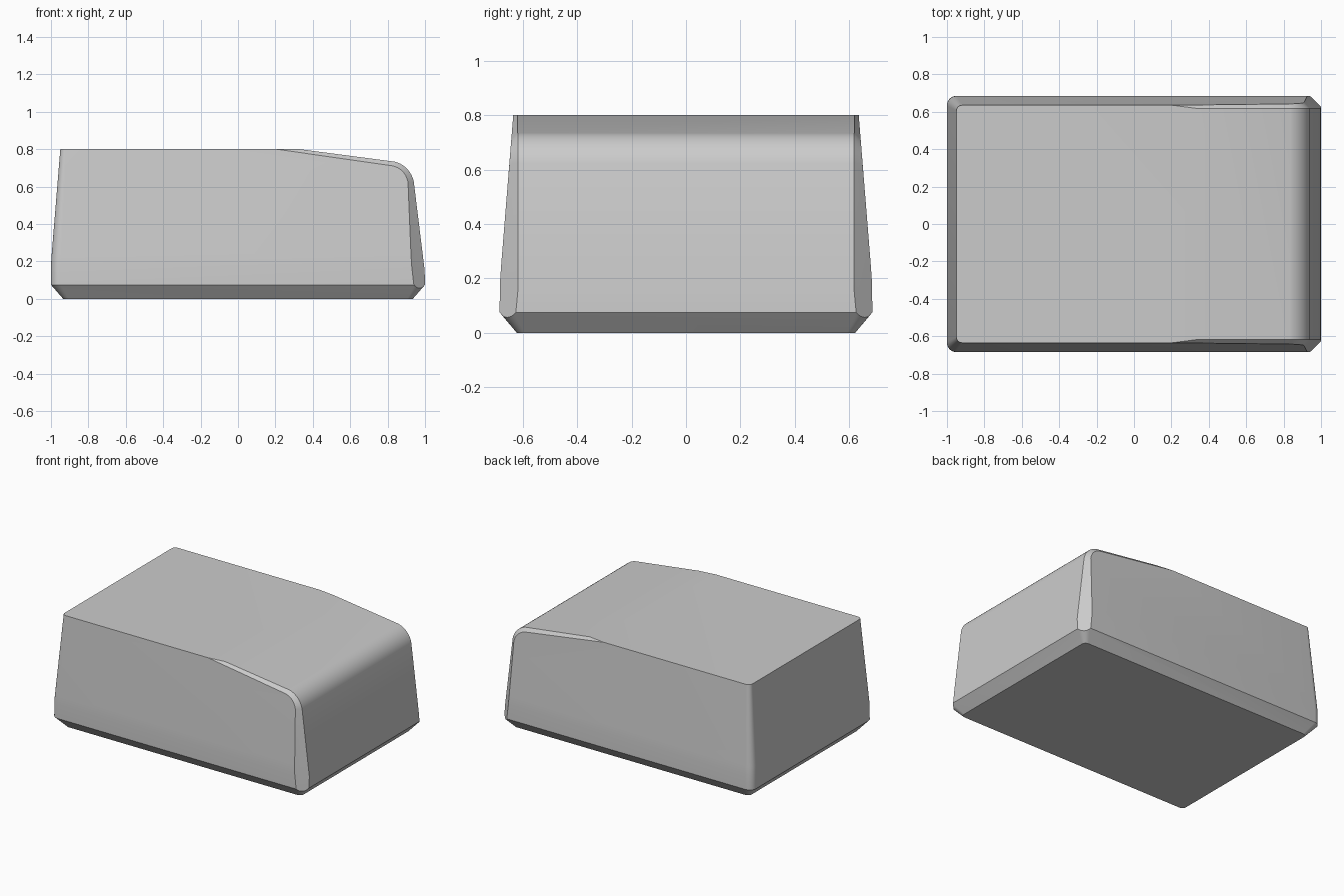
import bpy, bmesh
from math import sin, cos, pi, radians
from mathutils import Vector

if "Cube" in bpy.data.objects:
    bpy.data.objects.remove(bpy.data.objects["Cube"])

grey = bpy.data.materials.new("plain_grey")
grey.use_nodes = True
colour = (0.6, 0.6, 0.6, 1)
grey.diffuse_color = colour
grey.node_tree.nodes["Principled BSDF"].inputs["Base Color"].default_value = colour


def rounded_ring(bm, z, left, right, half_depth, radius, steps=6):
    """Rounded rectangle of vertices at height z."""
    centres = [(right - radius, half_depth - radius), (left + radius, half_depth - radius),
               (left + radius, radius - half_depth), (right - radius, radius - half_depth)]
    ring = []
    for i, (cx, cy) in enumerate(centres):
        for s in range(steps + 1):
            a = (i + s / steps) * pi / 2
            ring.append(bm.verts.new((cx + radius * cos(a), cy + radius * sin(a), z)))
    return ring


def slice_off(bm, point, normal):
    """Remove everything beyond a plane and close the cut."""
    geom = bm.verts[:] + bm.edges[:] + bm.faces[:]
    cut = bmesh.ops.bisect_plane(bm, geom=geom, dist=1e-5, plane_co=point,
                                 plane_no=normal, clear_outer=True)
    edges = [e for e in cut["geom_cut"] if isinstance(e, bmesh.types.BMEdge) and e.is_boundary]
    if edges:
        bmesh.ops.holes_fill(bm, edges=edges)


# Tapered body: height, left, right, half depth, corner radius
levels = [(0, -0.935, 0.935, 0.622, 0.03),
          (0.075, -1, 1, 0.685, 0.05),
          (0.18, -1, 0.997, 0.684, 0.05),
          (0.24, -0.996, 0.99, 0.68, 0.05),
          (0.8, -0.95, 0.92, 0.635, 0.03)]
bm = bmesh.new()
rings = [rounded_ring(bm, *level) for level in levels]
for low, high in zip(rings, rings[1:]):
    n = len(low)
    for i in range(n):
        j = (i + 1) % n
        bm.faces.new((low[i], low[j], high[j], high[i]))
bm.faces.new(rings[0][::-1])
bm.faces.new(rings[-1])

# Sloped top leading into the rounded right edge
crest = Vector((0.33, 0, 0.8))
centre, radius = Vector((0.805, 0, 0.6)), 0.137
slope = Vector((sin(radians(7.5)), 0, cos(radians(7.5))))
slice_off(bm, crest, slope)
arc_steps = 10
for s in range(arc_steps + 1):
    a = radians(82.5 - 75.5 * s / arc_steps)
    normal = Vector((cos(a), 0, sin(a)))
    point = centre + normal * radius
    slice_off(bm, point, normal)
    # Softened ends of the rounded edge
    for side in (1, -1):
        slice_off(bm, point + Vector((0, side * 0.618, 0)), normal + Vector((0, side, 0)))

bmesh.ops.remove_doubles(bm, verts=bm.verts[:], dist=0.0005)
bmesh.ops.recalc_face_normals(bm, faces=bm.faces[:])
mesh = bpy.data.meshes.new("body")
bm.to_mesh(mesh)
bm.free()
mesh.materials.append(grey)
body = bpy.data.objects.new("body", mesh)
bpy.context.collection.objects.link(body)

# Smooth rounded areas, crisp hard edges
bpy.context.view_layer.objects.active = body
body.select_set(True)
bpy.ops.object.shade_smooth_by_angle(angle=radians(30))
